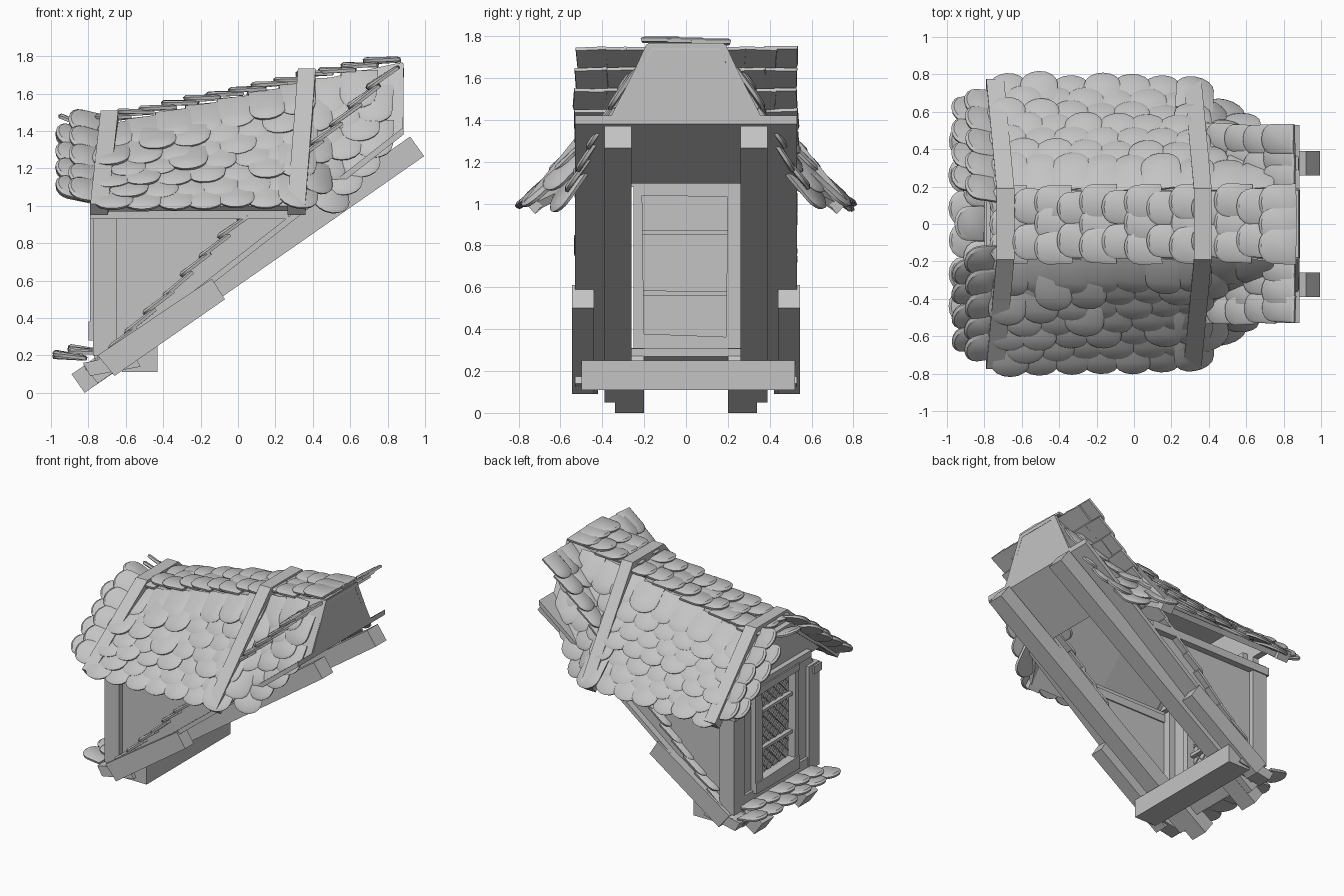
import bpy, bmesh, math, random
from mathutils import Vector

random.seed(4)
old = bpy.data.objects.get("Cube")
if old:
    bpy.data.objects.remove(old, do_unlink=True)

grey = bpy.data.materials.new("plain grey")
grey.use_nodes = True
grey.diffuse_color = (0.55, 0.55, 0.55, 1)
grey.node_tree.nodes["Principled BSDF"].inputs["Base Color"].default_value = (0.55, 0.55, 0.55, 1)


def finish(name, bm, smooth=False):
    bmesh.ops.recalc_face_normals(bm, faces=bm.faces)
    mesh = bpy.data.meshes.new(name)
    bm.to_mesh(mesh)
    bm.free()
    mesh.materials.append(grey)
    ob = bpy.data.objects.new(name, mesh)
    bpy.context.collection.objects.link(ob)
    if smooth:
        bpy.ops.object.select_all(action='DESELECT')
        ob.select_set(True)
        bpy.context.view_layer.objects.active = ob
        bpy.ops.object.shade_smooth_by_angle(angle=math.radians(40))
    return ob


def loft(bm, a, b):
    """Closed solid between two matching outlines."""
    va, vb = [bm.verts.new(p) for p in a], [bm.verts.new(p) for p in b]
    bm.faces.new(va)
    bm.faces.new(vb[::-1])
    for i in range(len(a)):
        j = (i + 1) % len(a)
        bm.faces.new((va[i], va[j], vb[j], vb[i]))


def side_prism(name, pts, y0, y1, mirror=False):
    bm = bmesh.new()
    for s in ((1, -1) if mirror else (1,)):
        loft(bm, [(x, s * y0, z) for x, z in pts], [(x, s * y1, z) for x, z in pts])
    return finish(name, bm)


def end_prism(name, pts, x0, x1):
    bm = bmesh.new()
    loft(bm, [(x0, y, z) for y, z in pts], [(x1, y, z) for y, z in pts])
    return finish(name, bm)


def box(name, x0, x1, y0, y1, z0, z1, mirror=False):
    return side_prism(name, [(x0, z0), (x1, z0), (x1, z1), (x0, z1)], y0, y1, mirror)


# Roof shape rules
def ridge_z(x): return 1.42 + 0.212 * (x + 0.76)
def deck_z(x): return 0.69 + 0.78 * x
def eave_y(x): return max(0.57, 0.73 - max(0, x - 0.35) * 1.0)


def roof_point(x, t, s=1):
    return Vector((x, s * (0.18 + t * (eave_y(x) - 0.18)), ridge_z(x) + t * (1.0 - ridge_z(x))))


def t_limit(x):
    return min(1, (ridge_z(x) - deck_z(x) - 0.03) / (ridge_z(x) - 1.0))


# Rounded shingle, rim plus raised face
def tile(bm, pos, down, normal, w=0.2, length=0.24):
    d = (Vector(down).normalized() + Vector([random.uniform(-.06, .06) for _ in range(3)])).normalized()
    n = Vector(normal)
    side = n.cross(d).normalized()
    n = d.cross(side).normalized()
    pos = Vector(pos) + n * random.uniform(0, 0.01)
    w *= random.uniform(0.97, 1.08)
    arc = [(-0.5 * w, 0)]
    for k in range(9):
        a = math.pi * k / 8
        arc.append((-0.5 * w * math.cos(a), length - 0.4 * w + 0.4 * w * math.sin(a)))
    arc.append((0.5 * w, 0))

    def ring(scale, lift):
        return [bm.verts.new(pos + side * u * scale + d * (length / 2 + (v - length / 2) * scale)
                             + n * (lift + 0.028 * v / length)) for u, v in arc]
    rings = [ring(0.96, -0.012), ring(1, 0.004), ring(0.84, 0.014)]
    bm.faces.new(rings[0][::-1])
    bm.faces.new(rings[2])
    for a, b in zip(rings, rings[1:]):
        for i in range(len(arc)):
            j = (i + 1) % len(arc)
            bm.faces.new((a[i], a[j], b[j], b[i]))


# Roof shell, tapering where it meets the sloping deck
bm = bmesh.new()
prev = None
for x in (-0.77, -0.2, 0.35, 0.43, 0.51, 0.7, 0.88):
    t = t_limit(x)
    row = [bm.verts.new(p) for p in (roof_point(x, t, -1), roof_point(x, 0, -1), roof_point(x, 0), roof_point(x, t))]
    if prev:
        for i in range(3):
            bm.faces.new((prev[i], row[i], row[i + 1], prev[i + 1]))
    prev = row
shell = finish("roof_shell", bm)
mod = shell.modifiers.new("thickness", 'SOLIDIFY')
mod.thickness = 0.04
mod.offset = -1
end_prism("roof_back_panel", [(-0.355, 1.4), (0.355, 1.4), (0.19, 1.76), (-0.19, 1.76)], 0.86, 0.885)

# Side shingles in staggered rows, then ridge shingles
bm = bmesh.new()
for s in (1, -1):
    for r in range(7):
        t = 0.77 - r * 0.128
        for i in range(10):
            x = -0.67 + i * 0.165 + (r % 2) * 0.082
            if x > 0.8 or t + 0.2 > t_limit(x) + 0.12:
                continue
            p, q = roof_point(x, t, s), roof_point(x, t + 0.1, s)
            n = (roof_point(x + 0.05, t, s) - p).cross(q - p)
            tile(bm, p, q - p, n if n.z > 0 else -n)
finish("side_shingles", bm, True)
bm = bmesh.new()
for i in range(13):
    x = 0.87 - i * 0.12
    for y in ((-0.09, 0.09) if i % 2 else (-0.12, 0, 0.12)):
        tile(bm, (x, y, ridge_z(x) + 0.012), (-1, 0, -0.2), (-0.2, 0, 1), 0.18, 0.2)
finish("ridge_shingles", bm, True)

# Shingles flaring out over the gable and in an apron below the window
bm = bmesh.new()
for s in (1, -1):
    for x, steps, z in ((-0.74, (0.0, 0.22, 0.44, 0.66, 0.84), 0), (-0.81, (0.1, 0.32, 0.54, 0.76), -0.02)):
        for t in steps:
            p = roof_point(x, t, s) + Vector((0, 0, z))
            tile(bm, p, (-1, 0, 0.1), (0, s * 0.64, 0.77), 0.17, 0.17)
tile(bm, (-0.8, 0, 1.42), (-1, 0, 0.25), (0, 0, 1), 0.18, 0.17)
finish("gable_shingles", bm, True)
bm = bmesh.new()
for i in range(6):
    tile(bm, (-0.81, -0.44 + i * 0.176, 0.18), (-1, 0, -0.05), (0, 0, 1), 0.18, 0.18)
    if i < 5:
        tile(bm, (-0.71, -0.352 + i * 0.176, 0.21), (-1, 0, -0.05), (0, 0, 1), 0.18, 0.2)
finish("apron_shingles", bm, True)

# Steep shingle strips: a narrow edge beside the walls, wide where they rise above the roof
bm = bmesh.new()
for s in (1, -1):
    for i in range(16):
        x = 0.86 - i * 0.1
        for y in ((0.3, 0.455) if i % 2 else (0.24, 0.36, 0.455)):
            roof = roof_point(x, (y - 0.18) / (eave_y(x) - 0.18)).z
            if y > 0.4 or x + 0.88 > roof - 0.08:
                tile(bm, (x, s * y, x + 0.885), (-1, 0, -1), (-1, 0, 1), 0.15, 0.21)
finish("valley_shingles", bm, True)

# Bent timber bands over the roof
for name, x0 in (("front_band", -0.79), ("back_band", 0.265)):
    bm = bmesh.new()

    def section(y, z, x, drop):
        return [(x, y, z), (x + 0.095, y, z), (x + 0.095, y * 0.93, z - drop), (x, y * 0.93, z - drop)]
    zr = ridge_z(x0 + 0.08) + 0.08
    stops = [section(-0.775, 1.01, x0, 0.06), section(-0.19, zr, x0 + 0.055, 0.1),
             section(0.19, zr, x0 + 0.055, 0.1), section(0.775, 1.01, x0, 0.06)]
    for a, b in zip(stops, stops[1:]):
        loft(bm, a, b)
    finish(name, bm)

# Sloping deck with an opening in the middle
def deck(name, xa, xb, y0, y1, mirror=False):
    side_prism(name, [(xa, deck_z(xa)), (xb, deck_z(xb)), (xb, deck_z(xb) + 0.04), (xa, deck_z(xa) + 0.04)],
               y0, y1, mirror)
deck("deck_side", -0.74, 0.885, 0.26, 0.53, True)
deck("deck_top", 0.52, 0.885, -0.26, 0.26)
deck("deck_foot", -0.74, -0.54, -0.26, 0.26)

# Rafters, rails and cross beam
side_prism("rafter", [(-0.75, 0.05), (0.995, 1.265), (0.92, 1.37), (-0.825, 0.145)], 0.26, 0.39, True)
side_prism("rafter_splice", [(-0.82, 0), (-0.5, 0.22), (-0.57, 0.31), (-0.89, 0.1)], 0.2, 0.34, True)
side_prism("side_rail", [(-0.66, 0.09), (-0.07, 0.5), (-0.14, 0.61), (-0.75, 0.2)], 0.44, 0.545, True)
side_prism("rail_foot", [(-0.79, 0.09), (-0.52, 0.14), (-0.56, 0.21), (-0.83, 0.16)], 0.42, 0.53, True)
box("cross_beam", -0.62, -0.43, -0.5, 0.52, 0.11, 0.25)

# Walls, posts and eave beams
side_prism("side_wall", [(-0.75, 0.16), (0.38, 1.0), (0.38, 1.02), (-0.75, 1.02)], 0.45, 0.48, True)
box("corner_post", -0.775, -0.65, 0.39, 0.52, 0.2, 1.0, True)
box("eave_beam", -0.79, 0.27, 0.44, 0.53, 0.93, 0.99, True)
box("gable_side", -0.75, -0.7, 0.26, 0.46, 0.2, 1.1, True)
end_prism("gable_top", [(-0.56, 1.08), (0.56, 1.08), (0.18, 1.39), (-0.18, 1.39)], -0.75, -0.7)
box("gable_foot", -0.77, -0.7, -0.4, 0.4, 0.18, 0.3)
box("window_head", -0.79, -0.66, -0.4, 0.4, 1.08, 1.13)

# Window: uneven frame boards, bars, pane and diamond lattice
end_prism("frame_right", [(-0.25, 0.3), (-0.2, 0.3), (-0.21, 1.08), (-0.25, 1.08)], -0.79, -0.66)
end_prism("frame_left", [(0.19, 0.3), (0.28, 0.3), (0.28, 1.08), (0.2, 1.08)], -0.79, -0.66)
end_prism("frame_sill", [(-0.25, 0.28), (0.28, 0.28), (0.28, 0.36), (-0.25, 0.38)], -0.8, -0.66)
end_prism("frame_top", [(-0.25, 1.04), (0.28, 1.03), (0.28, 1.09), (-0.25, 1.09)], -0.8, -0.66)
for z in (0.57, 0.86):
    end_prism("window_bar", [(-0.22, z - 0.01), (0.22, z - 0.01), (0.22, z + 0.01), (-0.22, z + 0.015)], -0.765, -0.685)
box("window_pane", -0.73, -0.72, -0.22, 0.22, 0.34, 1.06)
bm = bmesh.new()
for s in (1, -1):
    for i in range(-3, 12):
        c = 0.34 + i * 0.075
        y0, y1 = max(-0.2, (0.36 - c) - 0.2), min(0.2, (1.04 - c) - 0.2)
        if y1 - y0 < 0.02:
            continue
        ends = [[(x, s * y, c + 0.2 + y + h) for x, h in ((-0.737, 0), (-0.713, 0), (-0.713, 0.01), (-0.737, 0.01))]
                for y in (y0, y1)]
        loft(bm, *ends)
finish("window_lattice", bm)
